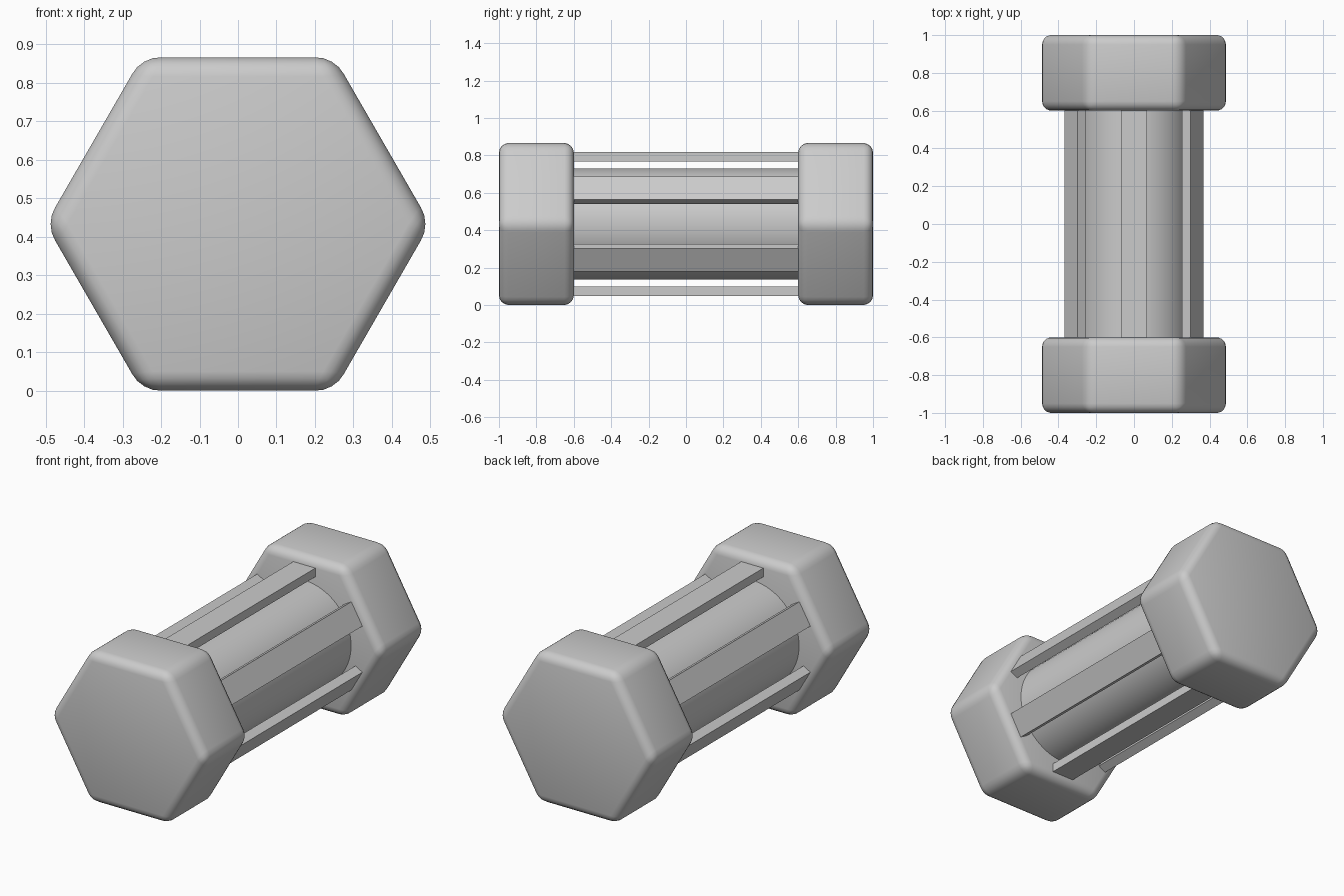
import bpy
import math
from mathutils import Matrix, Vector

if "Cube" in bpy.data.objects:
    bpy.data.objects.remove(bpy.data.objects["Cube"], do_unlink=True)

CENTRE_Z = 0.433
HEAD_RADIUS = 0.5
HEAD_Y = 0.8
HEAD_LENGTH = 0.4
GRIP_LENGTH = 1.22

# One plain grey for the whole model
grey = bpy.data.materials.new("light_grey")
grey.use_nodes = True
grey.diffuse_color = (0.6, 0.6, 0.6, 1)
grey.node_tree.nodes["Principled BSDF"].inputs["Base Color"].default_value = (0.6, 0.6, 0.6, 1)


def prism(name, sides, radius, length, y):
    """Prism along the y axis, with its first corner on +x."""
    bpy.ops.mesh.primitive_cylinder_add(vertices=sides, radius=radius, depth=length)
    obj = bpy.context.object
    obj.name = name
    turn = Matrix.Rotation(math.pi / 2, 4, "X") @ Matrix.Rotation(math.pi / 2, 4, "Z")
    obj.data.transform(turn)
    obj.location = (0, y, CENTRE_Z)
    obj.data.materials.append(grey)
    return obj


# Hexagonal heads with rounded edges
for name, y in (("front_head", -HEAD_Y), ("back_head", HEAD_Y)):
    head = prism(name, 6, HEAD_RADIUS, HEAD_LENGTH, y)
    bevel = head.modifiers.new("rounded_edges", "BEVEL")
    bevel.width = 0.05
    bevel.segments = 4
    bevel.limit_method = "ANGLE"
    bpy.ops.object.modifier_apply(modifier=bevel.name)
    bpy.ops.object.shade_smooth_by_angle(angle=math.radians(35))

# Round handle
prism("handle", 64, 0.297, GRIP_LENGTH, 0)
bpy.ops.object.shade_smooth_by_angle(angle=math.radians(35))

# Six flat grip bars around the handle, one facing each head side
for i in range(6):
    bpy.ops.mesh.primitive_cube_add(size=1)
    bar = bpy.context.object
    bar.name = f"grip_bar_{i + 1}"
    bar.data.transform(Matrix.Translation((0, 0, 0.36)) @ Matrix.Diagonal((0.14, GRIP_LENGTH, 0.05, 1)))
    bar.data.transform(Matrix.Rotation(i * math.pi / 3, 4, "Y"))
    bar.location = Vector((0, 0, CENTRE_Z))
    bar.data.materials.append(grey)
